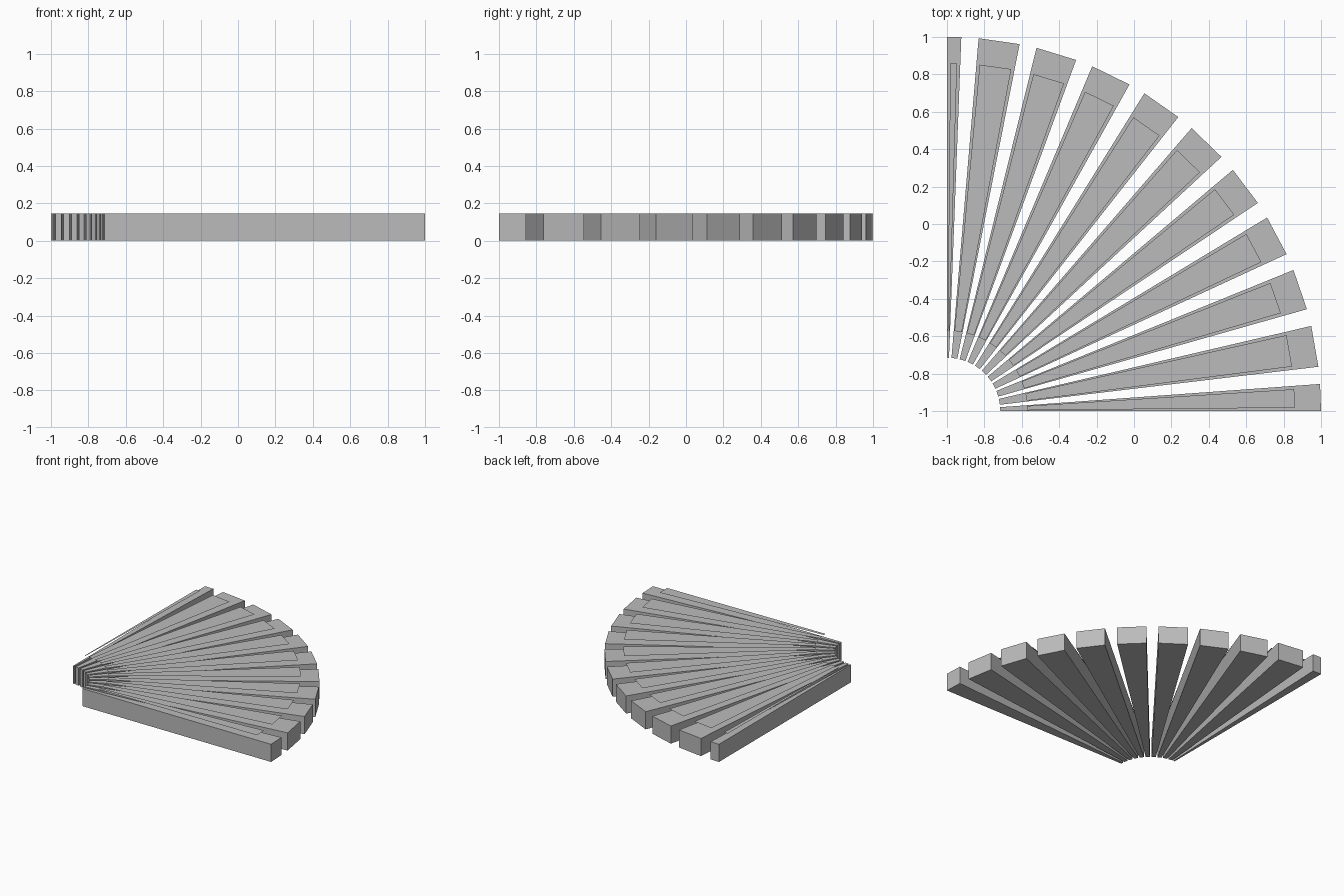
import bpy, bmesh, math

cube = bpy.data.objects.get("Cube")
if cube:
    bpy.data.objects.remove(cube, do_unlink=True)

grey = bpy.data.materials.new("plain_grey")
grey.use_nodes = True
colour = (0.5, 0.5, 0.5, 1)
grey.diffuse_color = colour
grey.node_tree.nodes["Principled BSDF"].inputs["Base Color"].default_value = colour

PIVOT = -1.0          # fan centre in x and y
HEIGHT = 0.145
PITCH, WIDTH, FIRST = 9.0, 6.35, -2.2   # degrees


def sector(name, inner, outer, start, end, z, depth=0):
    """Straight-ended fan sector; a flat sheet when depth is zero."""
    bm = bmesh.new()
    corners = [(inner, start), (outer, start), (outer, end), (inner, end)]
    verts = [bm.verts.new((PIVOT + r * math.cos(math.radians(a)),
                           PIVOT + r * math.sin(math.radians(a)), z))
             for r, a in corners]
    face = bm.faces.new(verts)
    if depth:
        ext = bmesh.ops.extrude_face_region(bm, geom=[face], use_keep_orig=True)
        moved = [g for g in ext["geom"] if isinstance(g, bmesh.types.BMVert)]
        bmesh.ops.translate(bm, verts=moved, vec=(0, 0, depth))
        bmesh.ops.recalc_face_normals(bm, faces=bm.faces)
    mesh = bpy.data.meshes.new(name)
    bm.to_mesh(mesh)
    bm.free()
    mesh.materials.append(grey)
    bpy.context.collection.objects.link(bpy.data.objects.new(name, mesh))


# Fan of wedges, the end ones trimmed to the quarter circle
for i in range(11):
    start = max(0, FIRST + i * PITCH)
    end = min(90, FIRST + i * PITCH + WIDTH)
    sector(f"wedge_{i + 1}", 0.285, 2.0, start, end, 0, HEIGHT)
    # Thin sheet hovering just above each wedge
    sector(f"top_sheet_{i + 1}", 0.43, 1.86, start + 0.55, end - 0.55, HEIGHT + 0.03)
